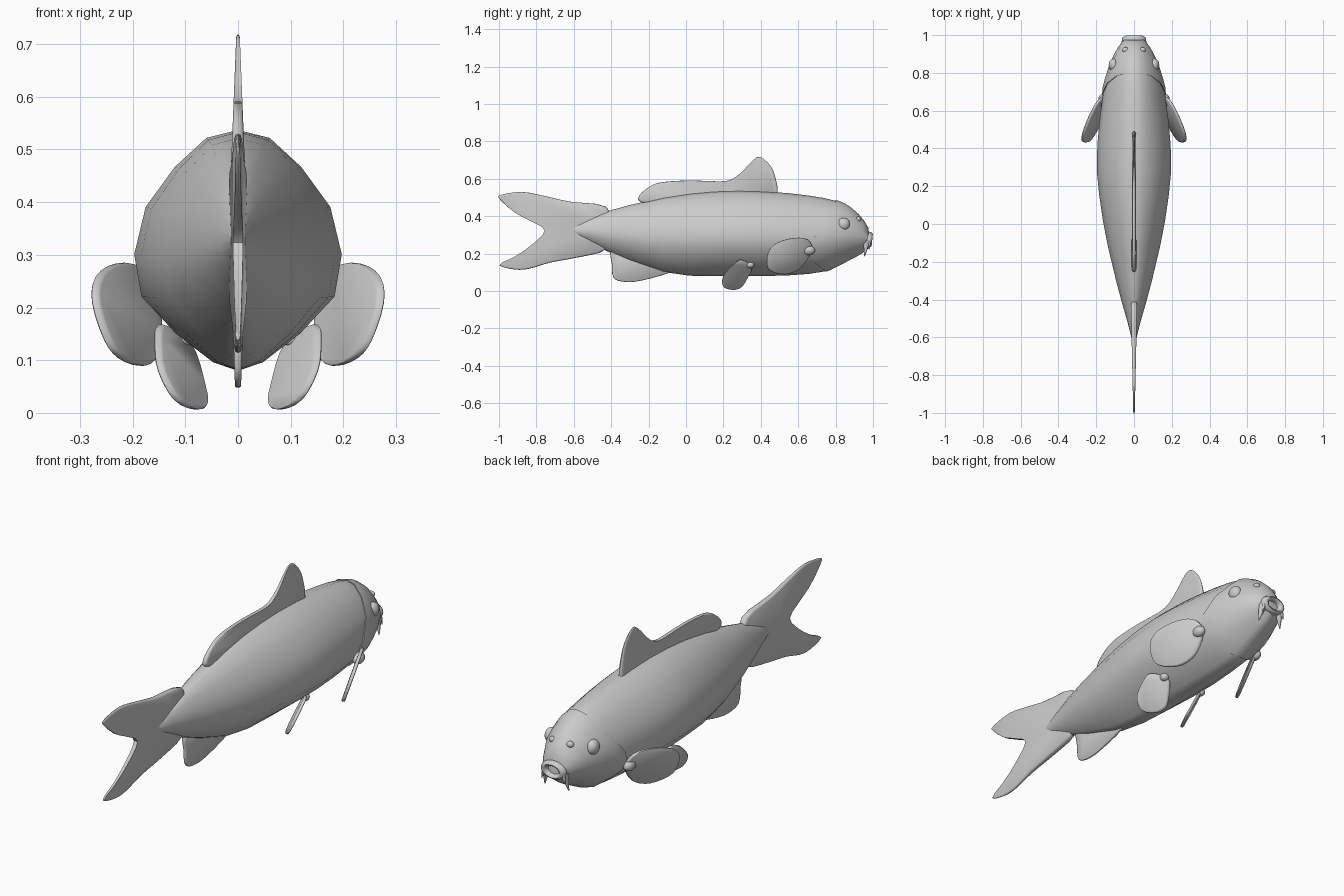
import bpy, bmesh
from mathutils import Vector, Matrix

if "Cube" in bpy.data.objects:
    bpy.data.objects.remove(bpy.data.objects["Cube"])

# Body profile: y, top z, bottom z, half width
PROFILE = [(-.625, .342, .315, .008), (-.52, .388, .262, .034), (-.42, .427, .212, .063),
           (-.3, .46, .162, .095), (-.12, .5, .102, .138), (.02, .522, .082, .165),
           (.15, .533, .08, .184), (.28, .537, .08, .197), (.42, .533, .08, .194),
           (.55, .523, .084, .182), (.66, .51, .092, .168), (.74, .497, .105, .157),
           (.8, .482, .132, .142), (.86, .459, .16, .122), (.91, .425, .184, .1),
           (.95, .38, .207, .077), (.98, .33, .23, .052)]
# Half of the egg-shaped section: relative width, relative height
HALF = [(0, 1), (.305, .967), (.61, .846), (.89, .68), (1, .483),
        (.93, .308), (.6, .155), (.24, .035), (0, 0)]
SECTION = HALF + [(-w, h) for w, h in HALF[-2:0:-1]]


def add_mesh(name, bm, angle=35):
    bmesh.ops.recalc_face_normals(bm, faces=bm.faces)
    me = bpy.data.meshes.new(name)
    bm.to_mesh(me)
    bm.free()
    ob = bpy.data.objects.new(name, me)
    bpy.context.collection.objects.link(ob)
    bpy.ops.object.select_all(action='DESELECT')
    ob.select_set(True)
    bpy.context.view_layer.objects.active = ob
    bpy.ops.object.shade_smooth_by_angle(angle=angle * 3.14159 / 180)
    return ob


def loft(name, rings, angle=35):
    bm = bmesh.new()
    vs = [[bm.verts.new(p) for p in r] for r in rings]
    n = len(vs[0])
    for a, b in zip(vs, vs[1:]):
        for i in range(n):
            j = (i + 1) % n
            bm.faces.new((a[i], a[j], b[j], b[i]))
    bm.faces.new(vs[0])
    bm.faces.new(vs[-1])
    return add_mesh(name, bm, angle)


def skin(y, k, grow=1.0):
    """Point k of the body section at station y."""
    for a, b in zip(PROFILE, PROFILE[1:]):
        if y <= b[0]:
            break
    f = (y - a[0]) / (b[0] - a[0])
    top, bot, wid = (a[i] + (b[i] - a[i]) * f for i in (1, 2, 3))
    w, h = SECTION[k]
    mid = (top + bot) / 2
    return (w * wid * grow, y, mid + (bot + (top - bot) * h - mid) * grow)


def smooth_outline(pts, steps=3):
    out, n = [], len(pts)
    for i in range(n):
        a, b, c, d = (Vector(pts[(i + k) % n]) for k in (-1, 0, 1, 2))
        for s in range(steps):
            t = s / steps
            out.append(.5 * (2 * b + (c - a) * t + (2 * a - 5 * b + 4 * c - d) * t * t
                             + (3 * b - a - 3 * c + d) * t ** 3))
    return out


def fin(name, pts, plane, thick, side=1):
    """Fin outline in (y, z) on plane x = a + b*y + c*z, with linear half thickness."""
    line = smooth_outline(pts)
    mid = sum(line, Vector((0, 0))) / len(line)

    def ring(shrink, sign):
        r = []
        for p in line:
            q = mid + (p - mid) * shrink
            x = plane[0] + plane[1] * q.x + plane[2] * q.y
            t = thick[0] + thick[1] * q.x + thick[2] * q.y
            r.append((side * (x + sign * t), q.x, q.y))
        return r
    return loft(name, [ring(.96, -1), ring(.99, -.7), ring(1, 0), ring(.99, .7), ring(.96, 1)], 50)


def ball(name, loc, size, rot=None):
    bm = bmesh.new()
    bmesh.ops.create_uvsphere(bm, u_segments=16, v_segments=10, radius=1)
    m = Matrix.Translation(loc) @ (rot or Matrix()) @ Matrix.Diagonal((*size, 1))
    bmesh.ops.transform(bm, matrix=m, verts=bm.verts)
    return add_mesh(name, bm, 60)


def spike(name, p, q, r):
    bm = bmesh.new()
    p, q = Vector(p), Vector(q)
    d = q - p
    bmesh.ops.create_cone(bm, cap_ends=True, segments=10, radius1=r, radius2=r * .1, depth=d.length)
    m = Matrix.Translation((p + q) / 2) @ d.to_track_quat('Z', 'Y').to_matrix().to_4x4()
    bmesh.ops.transform(bm, matrix=m, verts=bm.verts)
    return add_mesh(name, bm, 50)


N = len(SECTION)
# Body
loft("body", [[skin(p[0], k) for k in range(N)] for p in PROFILE[:14]], 60)

# Head with swept-back gill cover edge
EDGE = [.8, .798, .785, .745, .69, .655, .685, .735, .75]
EDGE = EDGE + EDGE[-2:0:-1]
rings = []
for t, g in [(0, .97), (0, 1.03), (.12, 1.04), (.3, 1.03), (.5, 1.02), (.7, 1.01),
             (.86, 1.0), (1, 1.0)]:
    rings.append([skin(EDGE[k] + (.975 - EDGE[k]) * t, k, g) for k in range(N)])
loft("head", rings, 50)

# Middle fins
fin("tail_fin", [(-.425, .45), (-.62, .478), (-.755, .508), (-.877, .53), (-.99, .514),
                 (-.995, .49), (-.915, .42), (-.835, .377), (-.755, .323), (-.835, .238),
                 (-.93, .174), (-.998, .138), (-.915, .115), (-.835, .12), (-.727, .152),
                 (-.567, .182), (-.43, .222), (-.41, .33)],
    (0, 0, 0), (.0265, .0225, 0))
fin("dorsal_fin", [(.49, .53), (.48, .6), (.455, .665), (.396, .718), (.353, .692),
                   (.305, .64), (.25, .6), (.193, .587), (.075, .59), (-.03, .59),
                   (-.14, .58), (-.2, .555), (-.25, .51), (-.24, .475), (-.1, .465),
                   (.2, .49), (.46, .5)],
    (0, 0, 0), (.032, 0, -.04))
fin("anal_fin", [(-.39, .23), (-.396, .142), (-.385, .067), (-.31, .048), (-.22, .06),
                 (-.1, .094), (-.04, .125), (-.2, .2)],
    (0, 0, 0), (.004, 0, .035))

# Lips: flattened ring round the mouth
bm = bmesh.new()
bmesh.ops.create_circle(bm, segments=8, radius=.016, matrix=Matrix.Translation((.045, 0, 0))
                        @ Matrix.Rotation(1.5708, 4, 'X'))
bmesh.ops.spin(bm, geom=bm.verts[:] + bm.edges[:], cent=(0, 0, 0), axis=(0, 0, 1),
               angle=6.283185, steps=20, use_duplicate=False)
bmesh.ops.remove_doubles(bm, verts=bm.verts, dist=.0005)
m = (Matrix.Translation((0, .976, .275)) @ Matrix.Rotation(-.1, 4, 'X')
     @ Matrix.Diagonal((1.05, 1.25, .7, 1)) @ Matrix.Rotation(1.5708, 4, 'X'))
bmesh.ops.transform(bm, matrix=m, verts=bm.verts)
add_mesh("lips", bm, 60)

# Paired parts
for s, tag in ((1, "right"), (-1, "left")):
    fin("pectoral_fin_" + tag,
        [(.675, .225), (.65, .276), (.58, .284), (.49, .26), (.44, .21), (.433, .137),
         (.46, .103), (.53, .089), (.594, .11), (.64, .155)],
        (.413, -.5, .37), (.009, 0, 0), s)
    fin("pelvic_fin_" + tag,
        [(.345, .14), (.29, .168), (.235, .126), (.198, .078), (.198, .024), (.25, .006),
         (.295, .019), (.322, .056), (.35, .11)],
        (.205, -.517, .545), (.008, 0, 0), s)
    ball("pectoral_root_" + tag, (s * .165, .655, .218), (.025, .035, .026))
    ball("pelvic_root_" + tag, (s * .107, .343, .14), (.02, .022, .018))
    ball("eye_" + tag, (s * .108, .842, .358), (.026, .034, .034))
    ball("nostril_" + tag, (s * .045, .921, .384), (.017, .015, .014))
    spike("barbel_" + tag, (s * .047, .966, .265), (s * .062, .955, .185), .019)
    spike("short_barbel_" + tag, (s * .045, .978, .285), (s * .06, .98, .222), .014)
